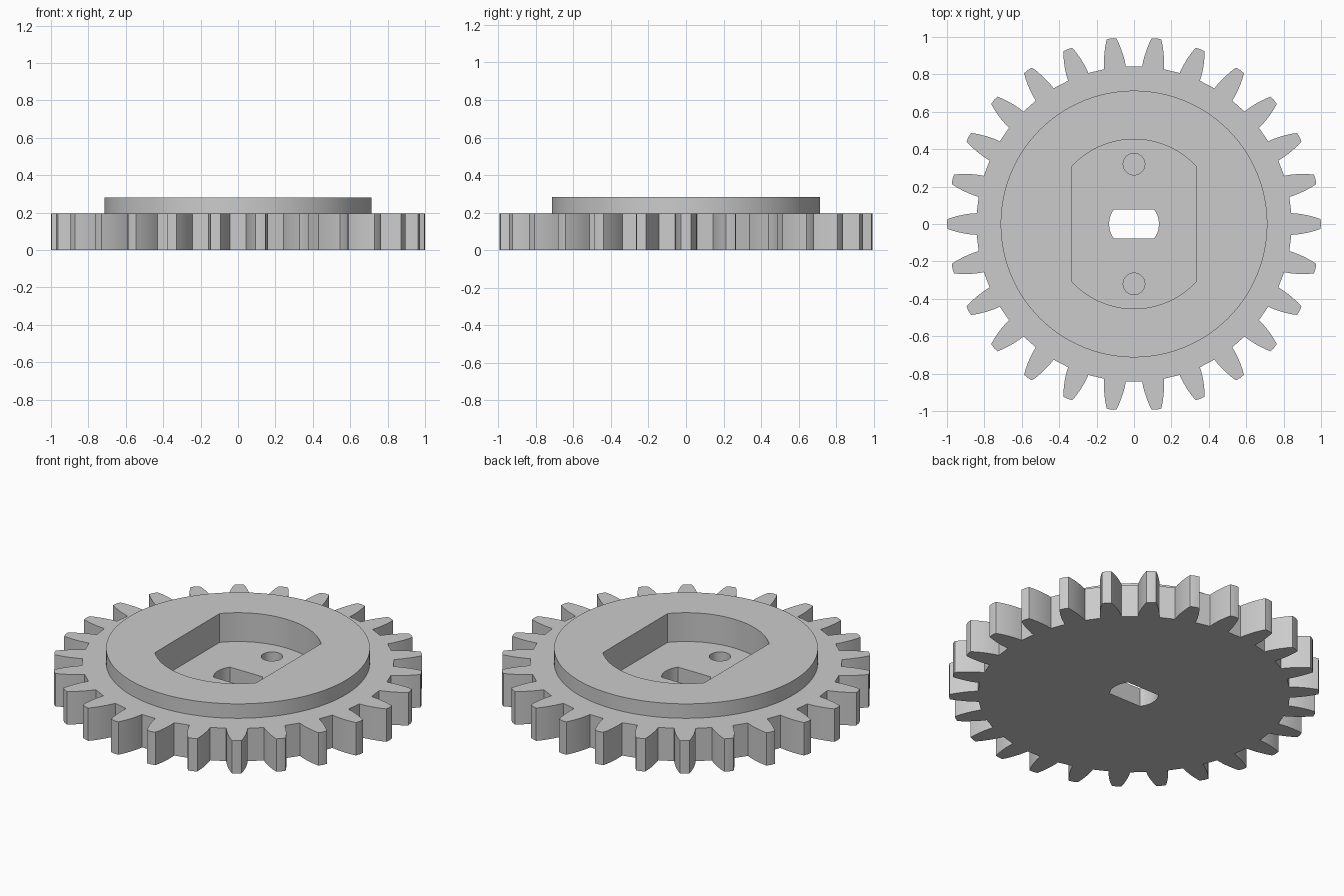
import bpy
import bmesh
from math import cos, sin, sqrt, pi, tau, atan2

cube = bpy.data.objects.get("Cube")
if cube:
    bpy.data.objects.remove(cube, do_unlink=True)

TEETH = 26
GEAR_TOP, HUB_TOP, FLOOR = 0.196, 0.282, 0.11

grey = bpy.data.materials.new("plain grey")
grey.use_nodes = True
colour = (0.6, 0.6, 0.6, 1)
grey.diffuse_color = colour
grey.node_tree.nodes["Principled BSDF"].inputs["Base Color"].default_value = colour


def prism(name, outline, bottom, top):
    """Extrude a closed outline straight up."""
    bm = bmesh.new()
    face = bm.faces.new([bm.verts.new((x, y, bottom)) for x, y in outline])
    up = bmesh.ops.extrude_face_region(bm, geom=[face])["geom"]
    verts = [v for v in up if isinstance(v, bmesh.types.BMVert)]
    bmesh.ops.translate(bm, verts=verts, vec=(0, 0, top - bottom))
    bmesh.ops.recalc_face_normals(bm, faces=bm.faces)
    mesh = bpy.data.meshes.new(name)
    bm.to_mesh(mesh)
    bm.free()
    mesh.materials.append(grey)
    obj = bpy.data.objects.new(name, mesh)
    bpy.context.collection.objects.link(obj)
    return obj


def circle(radius, count, cy=0):
    return [(radius * cos(tau * i / count), cy + radius * sin(tau * i / count))
            for i in range(count)]


def flatted_circle(radius, flat, steps=32):
    """Circle cut by two parallel flats at x = +-flat."""
    start = atan2(sqrt(radius ** 2 - flat ** 2), flat)
    arc = [start + (pi - 2 * start) * i / steps for i in range(steps + 1)]
    return [(radius * cos(a + turn), radius * sin(a + turn))
            for turn in (0, pi) for a in arc]


def gear_outline():
    # one tooth flank as (distance from centre, half width)
    flank = [(0.841, 0.058), (0.87, 0.056), (0.9, 0.052),
             (0.93, 0.046), (0.965, 0.037), (0.997, 0.026)]
    tooth = [(r, -w) for r, w in flank] + [(1, 0)] + [(r, w) for r, w in reversed(flank)]
    points = []
    for i in range(TEETH):
        c, s = cos(tau * i / TEETH), sin(tau * i / TEETH)
        points += [(x * c - y * s, x * s + y * c) for x, y in tooth]
    return points


# Toothed disc with raised hub
gear = prism("gear_wheel", gear_outline(), 0, GEAR_TOP)
hub = prism("hub", circle(0.713, 128), 0.05, HUB_TOP)

# Recess, drive slot through the floor, two blind pin holes
recess = prism("recess_cutter", flatted_circle(0.453, 0.335), FLOOR, 0.4)
slot_shape = [(y, -x) for x, y in flatted_circle(0.133, 0.078, 12)]
slot = prism("slot_cutter", slot_shape, -0.1, 0.2)
pins = [prism("pin_hole_cutter", circle(0.058, 32, y), 0.05, 0.2) for y in (-0.32, 0.32)]

helpers = [(hub, "UNION")] + [(o, "DIFFERENCE") for o in [recess, slot] + pins]
for helper, operation in helpers:
    mod = gear.modifiers.new(helper.name, "BOOLEAN")
    mod.operation, mod.object, mod.solver = operation, helper, "EXACT"
    helper.hide_render = True

# Bake the solid, then drop the helpers
graph = bpy.context.evaluated_depsgraph_get()
solid = bpy.data.meshes.new_from_object(gear.evaluated_get(graph))
gear.modifiers.clear()
gear.data = solid
for helper, _ in helpers:
    bpy.data.objects.remove(helper, do_unlink=True)

bpy.ops.object.select_all(action="DESELECT")
gear.select_set(True)
bpy.context.view_layer.objects.active = gear
bpy.ops.object.shade_smooth_by_angle(angle=pi / 6)
